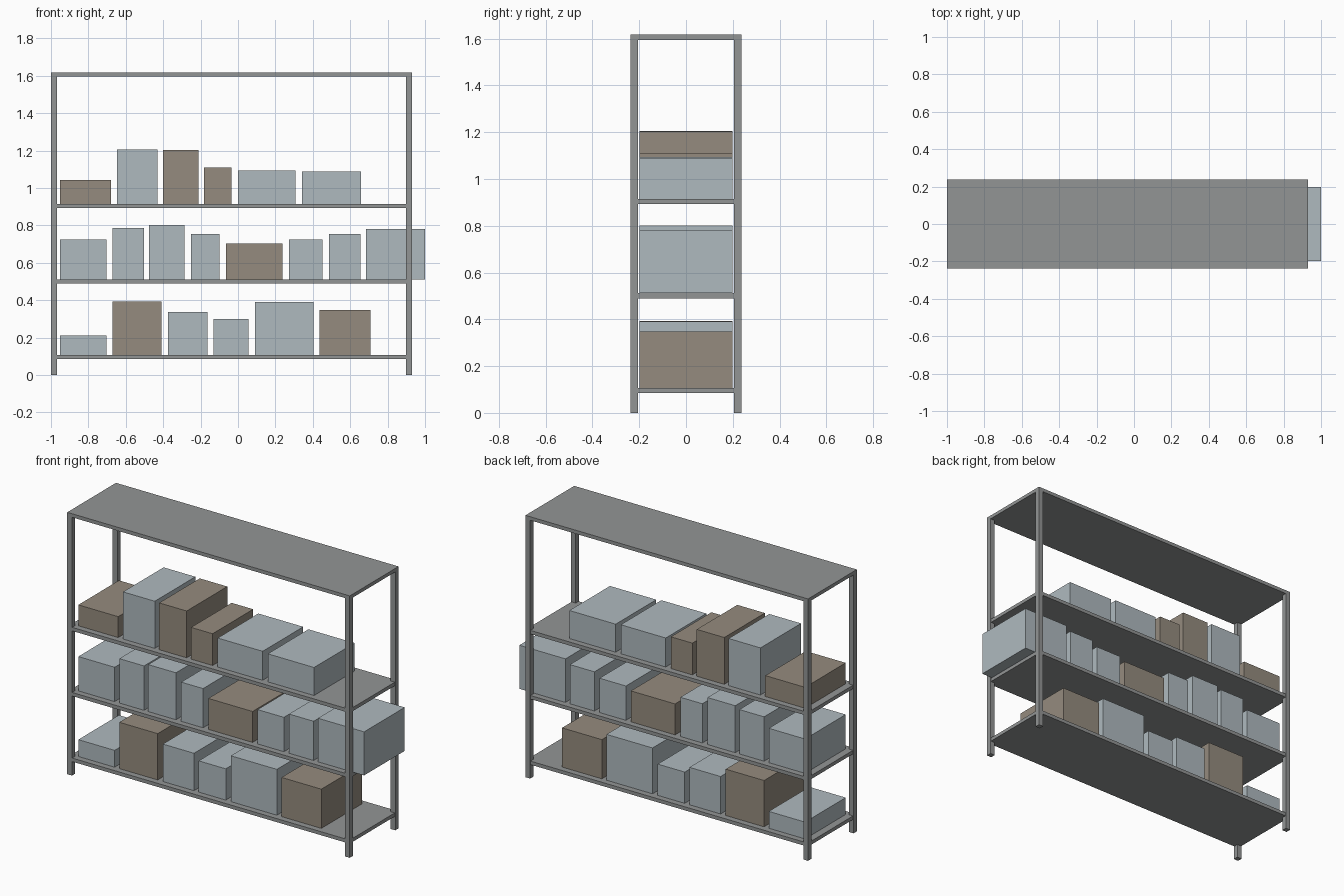
import bpy
import bmesh

if "Cube" in bpy.data.objects:
    bpy.data.objects.remove(bpy.data.objects["Cube"])


def material(name, rgb):
    mat = bpy.data.materials.new(name)
    mat.diffuse_color = (*rgb, 1)
    mat.use_nodes = True
    mat.node_tree.nodes["Principled BSDF"].inputs["Base Color"].default_value = mat.diffuse_color
    return mat


STEEL = material("steel_grey", (0.29, 0.30, 0.30))
PALE = material("pale_blue_grey", (0.43, 0.49, 0.52))
BROWN = material("cardboard_brown", (0.30, 0.26, 0.21))


def block(name, x, y, z, mat):
    """Cuboid from (min, max) ranges."""
    mesh = bpy.data.meshes.new(name)
    bm = bmesh.new()
    bmesh.ops.create_cube(bm, size=1)
    for v in bm.verts:
        v.co = [r[0] if c < 0 else r[1] for c, r in zip(v.co, (x, y, z))]
    bm.to_mesh(mesh)
    bm.free()
    mesh.materials.append(mat)
    obj = bpy.data.objects.new(name, mesh)
    bpy.context.collection.objects.link(obj)
    return obj


LEFT, RIGHT, DEPTH, POST = -1.0, 0.93, 0.238, 0.032
TOP, THICK, INSET = 1.617, 0.022, 0.003

# Four corner posts
for side, x in (("left", (LEFT, LEFT + POST)), ("right", (RIGHT - POST, RIGHT))):
    for end, y in (("front", (-DEPTH, POST - DEPTH)), ("back", (DEPTH - POST, DEPTH))):
        block(f"{end}_{side}_post", x, y, (0, TOP - THICK), STEEL)

# Top panel resting on the posts
block("top_panel", (LEFT, RIGHT), (-DEPTH, DEPTH), (TOP - THICK, TOP), STEEL)

# Cartons on each shelf: x start, x end, top height, material
rows = {
    0.107: [(-0.952, -0.704, 0.211, PALE), (-0.672, -0.41, 0.393, BROWN),
            (-0.375, -0.162, 0.338, PALE), (-0.13, 0.055, 0.30, PALE),
            (0.09, 0.404, 0.39, PALE), (0.436, 0.708, 0.349, BROWN)],
    0.512: [(-0.952, -0.704, 0.724, PALE), (-0.672, -0.503, 0.786, PALE),
            (-0.475, -0.285, 0.802, PALE), (-0.25, -0.10, 0.754, PALE),
            (-0.064, 0.238, 0.703, BROWN), (0.272, 0.452, 0.724, PALE),
            (0.487, 0.655, 0.754, PALE), (0.685, 1.0, 0.781, PALE)],
    0.914: [(-0.952, -0.68, 1.043, BROWN), (-0.647, -0.43, 1.205, PALE),
            (-0.40, -0.212, 1.203, BROWN), (-0.182, -0.035, 1.11, BROWN),
            (0.0, 0.307, 1.093, PALE), (0.342, 0.658, 1.087, PALE)],
}

for level, (z, cartons) in enumerate(rows.items(), 1):
    # Shelf board, set just inside the post faces
    block(f"shelf_{level}", (LEFT + INSET, RIGHT - INSET),
          (INSET - DEPTH, DEPTH - INSET), (z - THICK, z), STEEL)
    for i, (x0, x1, top, mat) in enumerate(cartons, 1):
        block(f"shelf_{level}_carton_{i}", (x0, x1), (-0.198, 0.198), (z, top), mat)
